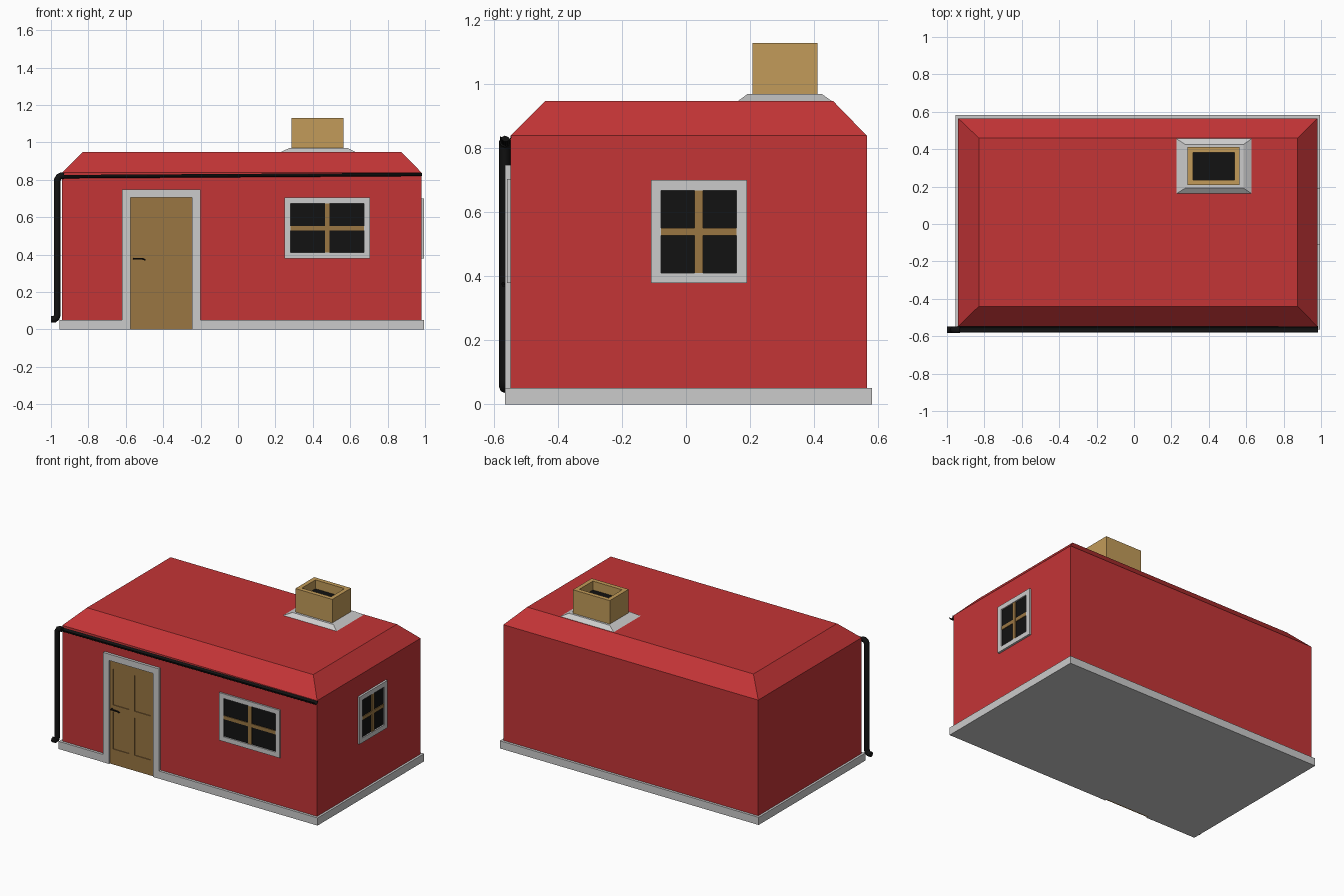
import bpy, bmesh, math
from mathutils import Matrix, Vector

if "Cube" in bpy.data.objects:
    bpy.data.objects.remove(bpy.data.objects["Cube"])


def material(name, rgb):
    m = bpy.data.materials.new(name)
    m.diffuse_color = (*rgb, 1)
    m.use_nodes = True
    m.node_tree.nodes["Principled BSDF"].inputs["Base Color"].default_value = m.diffuse_color
    return m


RED = material("red_paint", (0.55, 0.035, 0.037))
WOOD = material("dark_wood", (0.32, 0.18, 0.055))
BRICK = material("tan_brick", (0.54, 0.33, 0.10))
BLACK = material("black", (0.006, 0.006, 0.006))


def make(name, verts, faces, mat=None, matrix=Matrix()):
    bm = bmesh.new()
    vs = [bm.verts.new(matrix @ Vector(v)) for v in verts]
    for f in faces:
        bm.faces.new([vs[i] for i in f])
    bmesh.ops.recalc_face_normals(bm, faces=bm.faces)
    me = bpy.data.meshes.new(name)
    bm.to_mesh(me)
    bm.free()
    ob = bpy.data.objects.new(name, me)
    bpy.context.collection.objects.link(ob)
    if mat:
        me.materials.append(mat)
    return ob


def rect(x0, x1, y0, y1, z):
    return [(x0, y0, z), (x1, y0, z), (x1, y1, z), (x0, y1, z)]


def loft(name, loops, mat=None, matrix=Matrix(), cap=True, closed=False):
    """Join equal-sized loops with side faces, capped or closed into a ring."""
    n = len(loops[0])
    faces = []
    for k in range(len(loops) if closed else len(loops) - 1):
        a, b = k * n, (k + 1) % len(loops) * n
        faces += [(a + i, a + (i + 1) % n, b + (i + 1) % n, b + i) for i in range(n)]
    if cap and not closed:
        faces += [tuple(range(n)), tuple(range(len(loops) * n - n, len(loops) * n))]
    return make(name, [v for l in loops for v in l], faces, mat, matrix)


def box(name, x0, x1, y0, y1, z0, z1, mat=None, matrix=Matrix()):
    return loft(name, [rect(x0, x1, y0, y1, z0), rect(x0, x1, y0, y1, z1)], mat, matrix)


def ring(name, w, h, border, z0, z1, mat=None, matrix=Matrix()):
    """Rectangular frame with a hole, in local xy, z outward."""
    a, b = w / 2, h / 2
    c, d = a - border, b - border
    return loft(name, [rect(-a, a, -b, b, z0), rect(-a, a, -b, b, z1),
                       rect(-c, c, -d, d, z1), rect(-c, c, -d, d, z0)],
                mat, matrix, closed=True)


def pipe(name, points, radius, mat, sides=2):
    cu = bpy.data.curves.new(name, 'CURVE')
    cu.dimensions = '3D'
    cu.bevel_depth = radius
    cu.bevel_resolution = sides
    cu.use_fill_caps = True
    sp = cu.splines.new('POLY')
    sp.points.add(len(points) - 1)
    for p, co in zip(sp.points, points):
        p.co = (*co, 1)
    cu.materials.append(mat)
    ob = bpy.data.objects.new(name, cu)
    bpy.context.collection.objects.link(ob)
    bpy.ops.object.select_all(action='DESELECT')
    ob.select_set(True)
    bpy.context.view_layer.objects.active = ob
    bpy.ops.object.convert(target='MESH')
    bpy.ops.object.shade_smooth_by_angle(angle=math.radians(50))


# Walls and hipped roof in one shell
WALL_Y = -0.548
loft("walls_and_roof", [rect(-0.94, 0.98, WALL_Y, 0.565, 0.045),
                        rect(-0.94, 0.98, WALL_Y, 0.565, 0.84),
                        rect(-0.83, 0.875, -0.44, 0.46, 0.948)], RED)

# Plinth with a gap for the door
DX0, DX1, PY = -0.575, -0.245, -0.565
outline = [(-0.955, PY), (DX0, PY), (DX0, WALL_Y), (DX1, WALL_Y),
           (DX1, PY), (0.995, PY), (0.995, 0.582), (-0.955, 0.582)]
loft("plinth", [[(x, y, z) for x, y in outline] for z in (0, 0.052)])

# Door surround
arch = [(-0.62, 0), (-0.62, 0.748), (-0.2, 0.748), (-0.2, 0),
        (DX1, 0), (DX1, 0.705), (DX0, 0.705), (DX0, 0)]
loft("door_frame", [[(x, y, z) for x, z in arch] for y in (-0.54, -0.566)])

# Door: slab with stiles and rails leaving four sunk panels
box("door_slab", DX0, DX1, -0.552, -0.54, 0, 0.705, WOOD)
for i, (x0, x1) in enumerate([(DX0, -0.55), (-0.43, -0.39), (-0.27, DX1)]):
    box(f"door_stile_{i + 1}", x0, x1, -0.557, -0.545, 0, 0.705, WOOD)
for i, (z0, z1) in enumerate([(0, 0.105), (0.36, 0.405), (0.65, 0.705)]):
    for j, (x0, x1) in enumerate([(-0.55, -0.43), (-0.39, -0.27)]):
        box(f"door_rail_{i + 1}_{j + 1}", x0, x1, -0.557, -0.545, z0, z1, WOOD)
pipe("door_handle", [(-0.557, -0.55, 0.378), (-0.557, -0.572, 0.378),
                     (-0.51, -0.572, 0.378), (-0.495, -0.57, 0.371)], 0.005, BLACK, 1)


# Windows
def window(name, matrix, w, h, border):
    ring(name + "_frame", w, h, border, -0.005, 0.011, None, matrix)
    a, b = w / 2 - border, h / 2 - border
    box(name + "_glass", -a, a, -b, b, -0.005, 0.002, BLACK, matrix)
    box(name + "_upright_bar", -0.013, 0.013, -b, b, 0, 0.008, WOOD, matrix)
    box(name + "_cross_bar", -a, a, -0.012, 0.012, 0, 0.007, WOOD, matrix)


upright = Matrix.Rotation(math.pi / 2, 4, 'X')
window("front_window", Matrix.Translation((0.477, WALL_Y, 0.542)) @ upright,
       0.456, 0.325, 0.032)
window("side_window", Matrix.Translation((0.983, 0.04, 0.54)) @
       Matrix.Rotation(math.pi / 2, 4, 'Z') @ upright, 0.3, 0.322, 0.032)

# Chimney: sloped flashing, hollow stack and dark flue
loft("chimney_flashing", [rect(0.22, 0.635, 0.158, 0.46, 0.945),
                          rect(0.275, 0.585, 0.192, 0.425, 0.97)])
ring("chimney_stack", 0.278, 0.203, 0.029, 0.96, 1.13, BRICK,
     Matrix.Translation((0.426, 0.309, 0)))
box("chimney_flue", 0.316, 0.536, 0.236, 0.382, 0.96, 1.07, BLACK)

# Half-round gutter, falling slightly to the left
def gutter_loop(x, z):
    arc = [math.pi + math.pi * i / 8 for i in range(9)]
    return [(x, -0.563 + r * math.cos(a), z + r * math.sin(a))
            for r, seq in ((0.018, arc), (0.015, arc[::-1])) for a in seq]


loft("gutter", [gutter_loop(-0.945, 0.826), gutter_loop(0.985, 0.838)], BLACK)

# Downpipe with bends at top and bottom
path = [(-0.93, 0.822), (-0.945, 0.822), (-0.958, 0.816), (-0.966, 0.80),
        (-0.966, 0.08), (-0.970, 0.064), (-0.981, 0.054), (-1.0, 0.054)]
pipe("downpipe", [(x, -0.566, z) for x, z in path], 0.018, BLACK)
